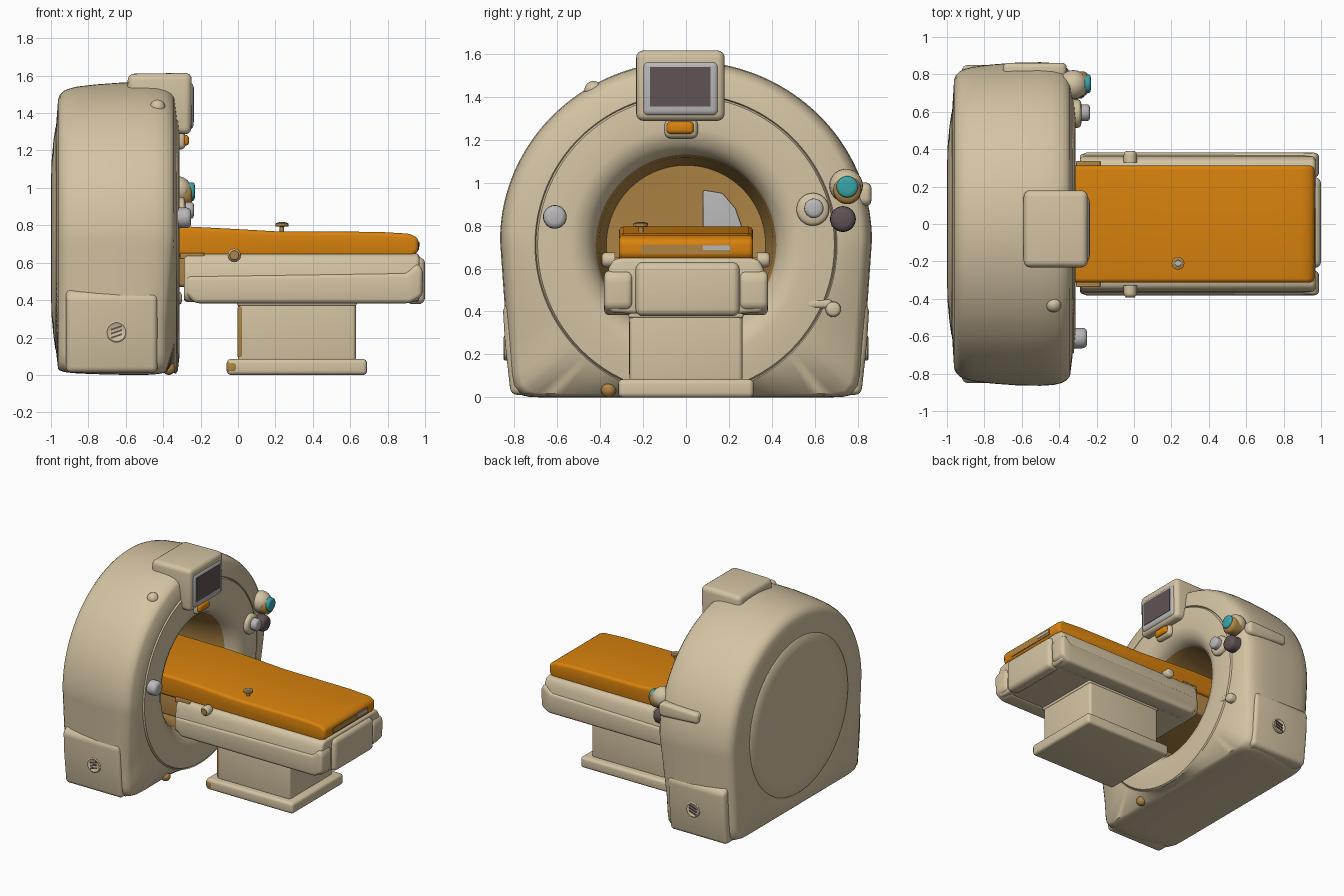
import bpy, bmesh, math
from mathutils import Matrix, Vector

if bpy.data.objects.get("Cube"):
    bpy.data.objects.remove(bpy.data.objects["Cube"])


def material(name, r, g, b):
    m = bpy.data.materials.new(name)
    m.use_nodes = True
    m.diffuse_color = (r, g, b, 1)
    bsdf = m.node_tree.nodes["Principled BSDF"]
    bsdf.inputs["Base Color"].default_value = (r, g, b, 1)
    bsdf.inputs["Roughness"].default_value = 0.6
    return m


CREAM = material("cream shell", 0.66, 0.55, 0.365)
ORANGE = material("orange padding", 0.69, 0.225, 0.004)
BROWN = material("tan lining", 0.43, 0.235, 0.06)
GREY = material("light grey", 0.49, 0.48, 0.48)
DARK = material("dark plum grey", 0.115, 0.085, 0.09)
TEAL = material("teal", 0.04, 0.37, 0.40)


def finish(name, bm, mats, angle=40):
    bmesh.ops.recalc_face_normals(bm, faces=bm.faces)
    mesh = bpy.data.meshes.new(name)
    bm.to_mesh(mesh)
    bm.free()
    for m in mats:
        mesh.materials.append(m)
    ob = bpy.data.objects.new(name, mesh)
    bpy.context.collection.objects.link(ob)
    bpy.ops.object.select_all(action='DESELECT')
    ob.select_set(True)
    bpy.context.view_layer.objects.active = ob
    bpy.ops.object.shade_smooth_by_angle(angle=math.radians(angle))


def prism(name, pts, axis, lo, hi, mat, bevel=0.02):
    """Extrude a flat profile along x or y and round its sharp edges."""
    place = {'x': lambda a, b, t: (t, a, b),
             'y': lambda a, b, t: (a, t, b)}[axis]
    bm = bmesh.new()
    ends = [[bm.verts.new(place(a, b, t)) for a, b in pts] for t in (lo, hi)]
    n = len(pts)
    for ring in ends:
        bm.faces.new(ring)
    for i in range(n):
        j = (i + 1) % n
        bm.faces.new((ends[0][i], ends[0][j], ends[1][j], ends[1][i]))
    bmesh.ops.recalc_face_normals(bm, faces=bm.faces)
    if bevel:
        sharp = [e for e in bm.edges if e.calc_face_angle(0) > 0.4]
        bmesh.ops.bevel(bm, geom=sharp, offset=bevel, segments=4,
                        profile=0.5, affect='EDGES', clamp_overlap=True)
    finish(name, bm, [mat])


def box(name, x, y, z, mat, bevel=0.02):
    pts = [(y[0], z[0]), (y[1], z[0]), (y[1], z[1]), (y[0], z[1])]
    prism(name, pts, 'x', x[0], x[1], mat, bevel)


def lathe(name, start, direction, profile, mat, seg=32):
    """Spin (distance, radius) pairs around a line."""
    bm = bmesh.new()
    rings = [[bm.verts.new((r * math.cos(2 * math.pi * i / seg),
                            r * math.sin(2 * math.pi * i / seg), d))
              for i in range(seg)] for d, r in profile]
    for a, b in zip(rings, rings[1:]):
        for i in range(seg):
            j = (i + 1) % seg
            bm.faces.new((a[i], a[j], b[j], b[i]))
    bm.faces.new(rings[0])
    bm.faces.new(rings[-1])
    turn = Vector(direction).to_track_quat('Z', 'Y').to_matrix().to_4x4()
    bm.transform(Matrix.Translation(start) @ turn)
    finish(name, bm, [mat])


def knob(name, start, direction, length, r, mat):
    lathe(name, start, direction, [(0, r), (length * 0.65, r), (length * 0.82, r * 0.96),
                                   (length * 0.94, r * 0.82), (length, r * 0.55)], mat)


def ball(name, centre, r, mat):
    bm = bmesh.new()
    bmesh.ops.create_uvsphere(bm, u_segments=24, v_segments=14, radius=r)
    bm.transform(Matrix.Translation(centre))
    finish(name, bm, [mat])


# Gantry: rings run over the back, around the shell and into the bore
CZ, SEG = 0.73, 144


def shell_point(t, s, x):
    c, d = math.cos(t), math.sin(t)
    if d >= 0:
        return x, 0.865 * c * s, CZ + 0.835 * d * s
    side = 0.865 / max(abs(c) - 0.07 * d, 1e-6)
    floor = -CZ / d
    r = (side ** -24 + floor ** -24) ** (-1 / 24)
    if x > -0.5:
        x -= 0.04 * min(1, -r * d / 0.5)
    return x, r * c * s, CZ + r * d * (1 - (1 - s) * 0.4)


def back_point(t, r, x):
    return x, r * math.cos(t), CZ + r * math.sin(t)


def front_point(t, r, x):
    return x, r * math.cos(t), 0.71 + r * math.sin(t)


rings = [(back_point, r, x) for r, x in
         ((0.02, -1.0), (0.3, -1.0), (0.42, -0.996), (0.52, -0.987), (0.595, -0.976), (0.602, -0.969), (0.61, -0.972))]
rings += [(shell_point, s, x) for s, x in
          ((0.89, -0.962), (0.92, -0.952), (0.945, -0.93), (0.958, -0.905), (0.972, -0.86), (0.986, -0.76),
           (0.998, -0.62), (1, -0.5), (0.995, -0.43), (0.984, -0.39), (0.966, -0.36), (0.94, -0.342))]
rings += [(front_point, r, x) for r, x in
          ((0.703, -0.328), (0.698, -0.336), (0.69, -0.322), (0.62, -0.314), (0.54, -0.312), (0.51, -0.316),
           (0.47, -0.335), (0.435, -0.37), (0.42, -0.41), (0.405, -0.48), (0.37, -0.8), (0.02, -0.83))]
bm = bmesh.new()
loops = [[bm.verts.new(f(2 * math.pi * i / SEG, a, x)) for i in range(SEG)] for f, a, x in rings]
for k, (a, b) in enumerate(zip(loops, loops[1:])):
    for i in range(SEG):
        j = (i + 1) % SEG
        face = bm.faces.new((a[i], a[j], b[j], b[i]))
        face.material_index = int(k >= len(loops) - 4)
bm.faces.new(loops[0])
bm.faces.new(loops[-1]).material_index = 1
finish("gantry", bm, [CREAM, BROWN], 50)

# Pale panel at the back of the bore
prism("bore_back_panel", [(0.08, 0.66), (0.27, 0.66), (0.265, 0.78), (0.23, 0.88), (0.17, 0.95), (0.08, 0.965)],
      'x', -0.83, -0.79, GREY, 0.008)
ball("floor_pad", (-0.37, -0.36, 0.035), 0.035, BROWN)

# Lower side covers with round vents
for side, label in ((-1, "right"), (1, "left")):
    prism(label + "_side_cover", [(side * y, z) for y, z in
                                  ((0.7, 0.012), (0.815, 0.012), (0.842, 0.25), (0.852, 0.42), (0.8, 0.465), (0.7, 0.465))],
          'x', -0.92, -0.43, CREAM, 0.03)
    lathe(label + "_vent", (-0.65, side * 0.82, 0.23), (0, side, 0),
          [(0, 0.057), (0.025, 0.057), (0.029, 0.05), (0.024, 0.044)], CREAM)
    for k in (-1, 0, 1):
        lo, hi = sorted((side * 0.842, side * 0.85))
        z = 0.23 + k * 0.022
        prism(label + "_vent_slat", [(-0.68, z - 0.015), (-0.62, z + 0.005), (-0.62, z + 0.015), (-0.68, z - 0.005)],
              'y', lo, hi, DARK, 0)

# Side handle, upper bump and raised ridge
prism("side_handle", [(-0.7, 0.91), (-0.4, 0.89), (-0.36, 0.9), (-0.36, 0.99), (-0.4, 1.0), (-0.7, 0.99)],
      'y', 0.78, 0.862, CREAM, 0.025)
ball("upper_bump", (-0.43, -0.43, 1.43), 0.042, CREAM)
box("ridge", (-0.37, -0.315), (0.54, 0.68), (0.415, 0.455), CREAM, 0.015)
knob("ridge_knob", (-0.38, 0.685, 0.41), (1, 0, 0), 0.08, 0.036, CREAM)

# Front controls
knob("right_control", (-0.34, -0.61, 0.84), (1, 0, 0), 0.09, 0.055, GREY)
knob("inner_control_base", (-0.34, 0.59, 0.875), (1, 0, 0), 0.06, 0.076, CREAM)
knob("inner_control", (-0.29, 0.595, 0.88), (1, 0, 0), 0.055, 0.045, GREY)
ball("outer_control_base", (-0.325, 0.745, 0.985), 0.078, CREAM)
knob("outer_control_collar", (-0.33, 0.75, 0.965), (1, 0, 0), 0.085, 0.066, BROWN)
knob("outer_control_cap", (-0.27, 0.75, 0.98), (1, 0, 0), 0.04, 0.05, TEAL)
knob("lower_control", (-0.36, 0.73, 0.83), (1, 0, 0), 0.1, 0.06, DARK)

# Display on top
prism("display_housing", [(-0.59, 1.48), (-0.36, 1.29), (-0.25, 1.285), (-0.247, 1.615), (-0.59, 1.61)],
      'y', -0.232, 0.18, CREAM, 0.035)
box("display_bezel", (-0.3, -0.238), (-0.203, 0.152), (1.31, 1.565), GREY, 0.026)
box("display_screen", (-0.242, -0.235), (-0.168, 0.115), (1.353, 1.537), DARK, 0)
box("button_surround", (-0.34, -0.28), (-0.1, 0.055), (1.205, 1.295), CREAM, 0.028)
box("orange_button", (-0.3, -0.262), (-0.09, 0.036), (1.226, 1.283), ORANGE, 0.018)

# Table pedestal with tan stained edges
box("pedestal_foot", (-0.06, 0.69), (-0.315, 0.315), (0, 0.085), CREAM, 0.022)
box("pedestal_column", (0.0, 0.63), (-0.262, 0.262), (0.07, 0.42), CREAM, 0.02)
box("pedestal_collar", (-0.005, 0.635), (-0.267, 0.267), (0.37, 0.41), CREAM, 0.01)
box("column_edge_strip", (-0.003, 0.03), (-0.264, -0.22), (0.09, 0.37), BROWN, 0.018)
box("foot_edge_strip", (-0.062, 0.0), (-0.317, -0.25), (0.01, 0.075), BROWN, 0.02)

# Table cradle with rounded rails and an end bumper
half = [(0.25, 0.39), (0.35, 0.395), (0.374, 0.43), (0.375, 0.5), (0.366, 0.545),
        (0.36, 0.6), (0.34, 0.64), (0.3, 0.65)]
section = half + [(-y, z) for y, z in reversed(half)]
prism("cradle", section, 'x', -0.29, 0.97, CREAM, 0.02)
for side in (-1, 1):
    lo, hi = sorted((side * 0.25, side * 0.381))
    prism("lower_rail", [(-0.23, 0.383), (0.92, 0.383), (0.985, 0.42), (0.99, 0.56), (0.96, 0.6),
                         (0.9, 0.545), (-0.28, 0.53), (-0.28, 0.43)], 'y', lo, hi, CREAM, 0.03)
    lo, hi = sorted((side * 0.305, side * 0.338))
    box("rail_edge_strip", (-0.31, -0.18), (lo, hi), (0.62, 0.653), BROWN, 0.006)
    knob("rail_knob", (-0.02, side * 0.33, 0.64), (0, side, 0), 0.06, 0.035, CREAM)
lathe("rail_knob_cap", (-0.02, -0.386, 0.64), (0, -1, 0), [(0, 0.028), (0.006, 0.024)], BROWN)
box("end_bumper", (0.9, 1.0), (-0.235, 0.25), (0.378, 0.63), CREAM, 0.035)
box("bore_support", (-0.8, -0.2), (-0.29, 0.29), (0.47, 0.66), BROWN, 0.02)

# Mattress with chamfered long edges, end plate and top button
prism("mattress", [(-0.78, 0.632), (0.93, 0.632), (0.965, 0.66), (0.965, 0.73), (0.92, 0.755),
                   (0.75, 0.765), (0.2, 0.768), (-0.05, 0.782), (-0.3, 0.795), (-0.78, 0.795)],
      'y', -0.312, 0.312, ORANGE, 0.038)
box("end_slot", (0.962, 0.969), (-0.21, 0.21), (0.668, 0.71), BROWN, 0)
box("end_slot_label", (0.966, 0.972), (0.08, 0.205), (0.686, 0.708), GREY, 0)
lathe("mattress_button", (0.235, -0.21, 0.75), (0, 0, 1),
      [(0, 0.012), (0.042, 0.012), (0.045, 0.034), (0.06, 0.034), (0.064, 0.026)], BROWN)
lathe("mattress_button_cap", (0.235, -0.21, 0.811), (0, 0, 1), [(0, 0.018), (0.006, 0.016)], GREY)
